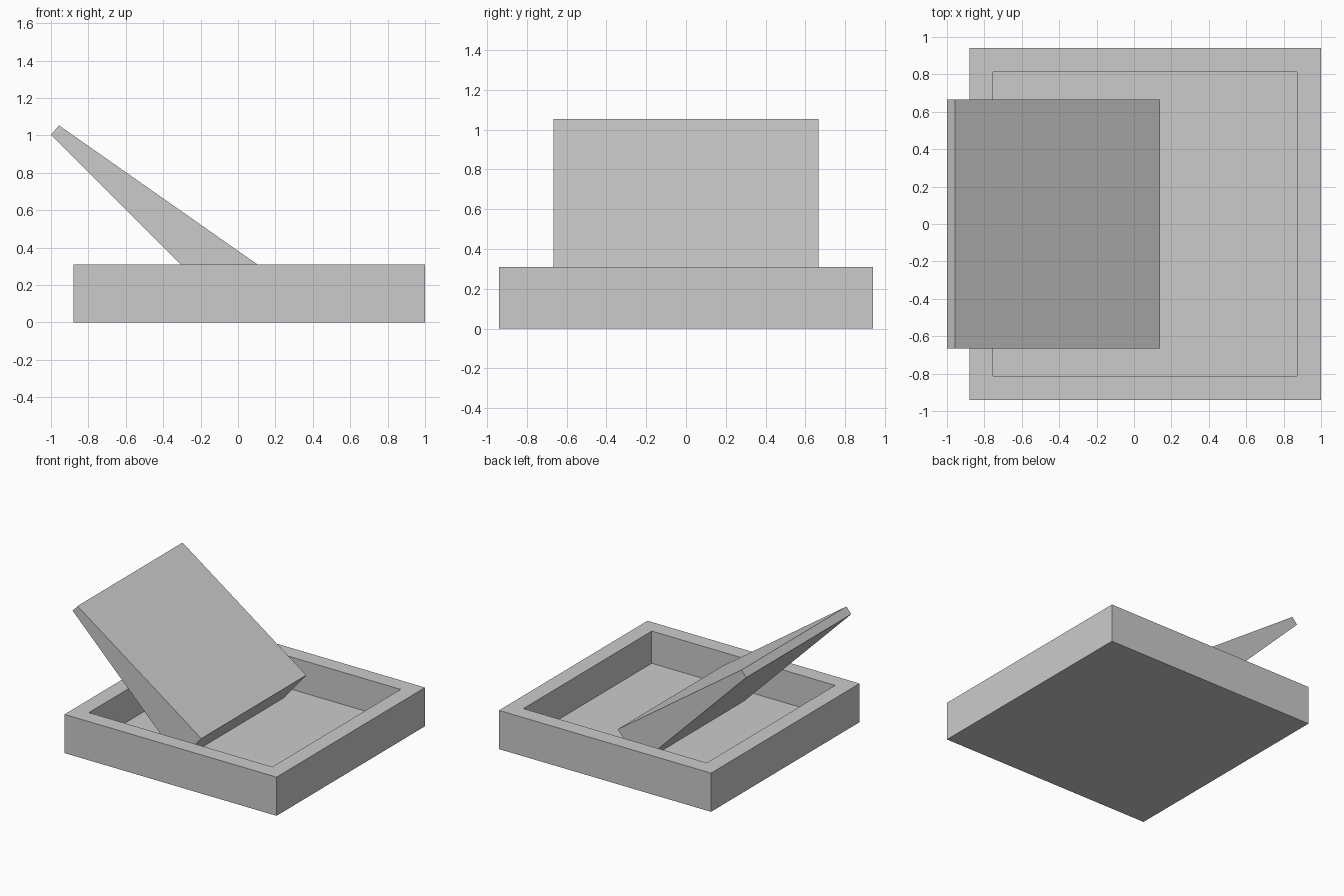
import bpy, bmesh

if "Cube" in bpy.data.objects:
    bpy.data.objects.remove(bpy.data.objects["Cube"])


def finish(name, bm):
    bmesh.ops.recalc_face_normals(bm, faces=bm.faces)
    mesh = bpy.data.meshes.new(name)
    bm.to_mesh(mesh)
    bm.free()
    obj = bpy.data.objects.new(name, mesh)
    bpy.context.collection.objects.link(obj)
    return obj


def extruded(points, vector):
    """Solid made by sweeping a flat outline along a vector."""
    bm = bmesh.new()
    base = bm.faces.new([bm.verts.new(p) for p in points])
    cap = bmesh.ops.extrude_face_region(bm, geom=[base], use_keep_orig=True)["geom"]
    bmesh.ops.translate(bm, vec=vector,
                        verts=[v for v in cap if isinstance(v, bmesh.types.BMVert)])
    top = next(f for f in cap if isinstance(f, bmesh.types.BMFace))
    return bm, top


# Square tray: inset the top face, then sink it to form the recess
HEIGHT, RIM, FLOOR = 0.31, 0.18, 0.052
X0, X1, Y = -0.88, 1.0, 0.94
bm, top = extruded([(X0, -Y, 0), (X1, -Y, 0), (X1, Y, 0), (X0, Y, 0)], (0, 0, HEIGHT))
bmesh.ops.recalc_face_normals(bm, faces=bm.faces)
bmesh.ops.inset_region(bm, faces=[top], thickness=RIM)
sunk = bmesh.ops.extrude_face_region(bm, geom=[top])["geom"]
bmesh.ops.translate(bm, vec=(0, 0, FLOOR - HEIGHT),
                    verts=[v for v in sunk if isinstance(v, bmesh.types.BMVert)])
if top.is_valid:
    bmesh.ops.delete(bm, geom=[top], context='FACES_ONLY')
finish("tray_base", bm)

# Tapered rocker plate, tilted, with its lower corner resting in the recess
HALF = 0.665
profile = [(-1.0, 1.003), (-0.957, 1.053), (0.14, 0.284), (-0.052, 0.055)]
bm, _ = extruded([(x, -HALF, z) for x, z in profile], (0, 2 * HALF, 0))
finish("rocker_plate", bm)
